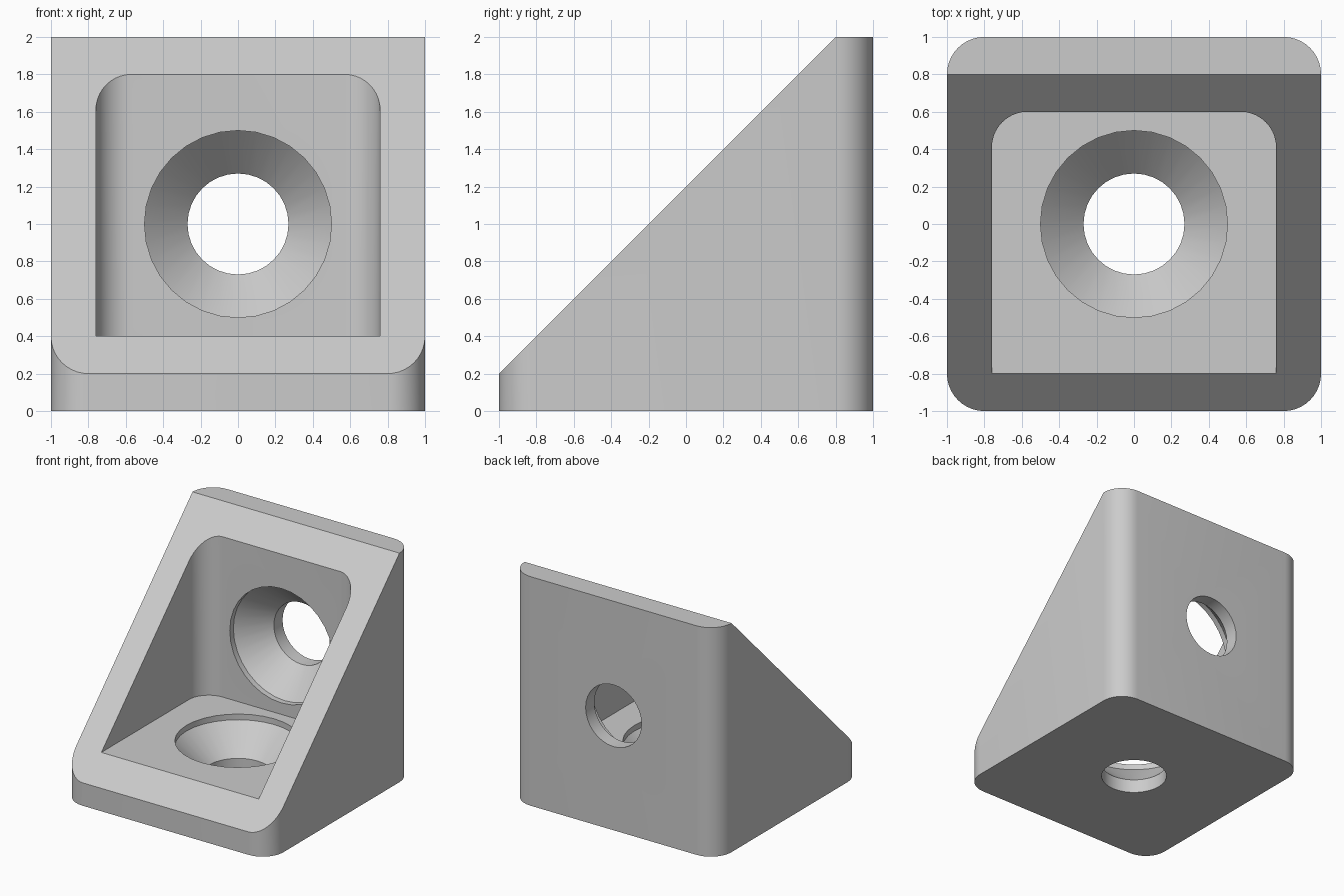
import bpy, bmesh, math
from mathutils import Vector

cube = bpy.data.objects.get("Cube")
if cube:
    bpy.data.objects.remove(cube, do_unlink=True)

grey = bpy.data.materials.new("light grey")
grey.use_nodes = True
colour = (0.6, 0.6, 0.6, 1)
grey.diffuse_color = colour
grey.node_tree.nodes["Principled BSDF"].inputs["Base Color"].default_value = colour


def make_object(name, bm):
    bmesh.ops.recalc_face_normals(bm, faces=bm.faces)
    mesh = bpy.data.meshes.new(name)
    bm.to_mesh(mesh)
    bm.free()
    mesh.materials.append(grey)
    obj = bpy.data.objects.new(name, mesh)
    bpy.context.collection.objects.link(obj)
    return obj


def rounded_prism(half_x, y0, y1, z0, z1, radius, steps=10):
    """Upright block with rounded vertical edges."""
    bm = bmesh.new()
    ring = []
    corners = [(half_x, y1), (-half_x, y1), (-half_x, y0), (half_x, y0)]
    for quarter, (cx, cy) in enumerate(corners):
        cx -= math.copysign(radius, cx)
        cy += radius if cy == y0 else -radius
        for i in range(steps + 1):
            a = (quarter + i / steps) * math.pi / 2
            ring.append(bm.verts.new((cx + radius * math.cos(a),
                                      cy + radius * math.sin(a), z0)))
    face = bm.faces.new(ring)
    top = bmesh.ops.extrude_face_region(bm, geom=[face])["geom"]
    bmesh.ops.translate(bm, vec=(0, 0, z1 - z0),
                        verts=[v for v in top if isinstance(v, bmesh.types.BMVert)])
    return bm


def screw_hole(name, segments=32):
    """Countersunk hole turned from a profile, running up from its base."""
    bm = bmesh.new()
    profile = [(0.27, -0.1), (0.27, 0.12), (0.5, 0.35), (0.5, 0.45)]
    rings = []
    for r, z in profile:
        rings.append([bm.verts.new((r * math.cos(2 * math.pi * i / segments),
                                    r * math.sin(2 * math.pi * i / segments), z))
                      for i in range(segments)])
    for low, high in zip(rings, rings[1:]):
        for i in range(segments):
            j = (i + 1) % segments
            bm.faces.new((low[i], low[j], high[j], high[i]))
    bm.faces.new(rings[0])
    bm.faces.new(rings[-1])
    return make_object(name, bm)


# Rounded block sliced along the sloping front
bm = rounded_prism(1, -1, 1, 0, 2, 0.2)
cut = bmesh.ops.bisect_plane(bm, geom=bm.verts[:] + bm.edges[:] + bm.faces[:],
                             dist=1e-5, plane_co=Vector((0, 0, 1.2)),
                             plane_no=Vector((0, -1, 1)), clear_outer=True)
bmesh.ops.holes_fill(bm, edges=[e for e in bm.edges if e.is_boundary], sides=0)
bracket = make_object("corner_bracket", bm)

# Pocket and the two countersunk screw holes
pocket = make_object("pocket_cutter", rounded_prism(0.76, -1.6, 0.6, 0.4, 2.5, 0.19))
base_hole = screw_hole("base_hole_cutter")
back_hole = screw_hole("back_hole_cutter")
back_hole.location = (0, 1, 1)
back_hole.rotation_euler.x = math.pi / 2

bpy.ops.object.select_all(action='DESELECT')
bpy.context.view_layer.objects.active = bracket
bracket.select_set(True)
for cutter in (pocket, base_hole, back_hole):
    cutter.hide_render = True
    mod = bracket.modifiers.new(cutter.name, 'BOOLEAN')
    mod.operation = 'DIFFERENCE'
    mod.solver = 'EXACT'
    mod.object = cutter
    bpy.ops.object.modifier_apply(modifier=mod.name)
    bpy.data.objects.remove(cutter, do_unlink=True)

bpy.ops.object.shade_smooth_by_angle(angle=math.radians(30))
